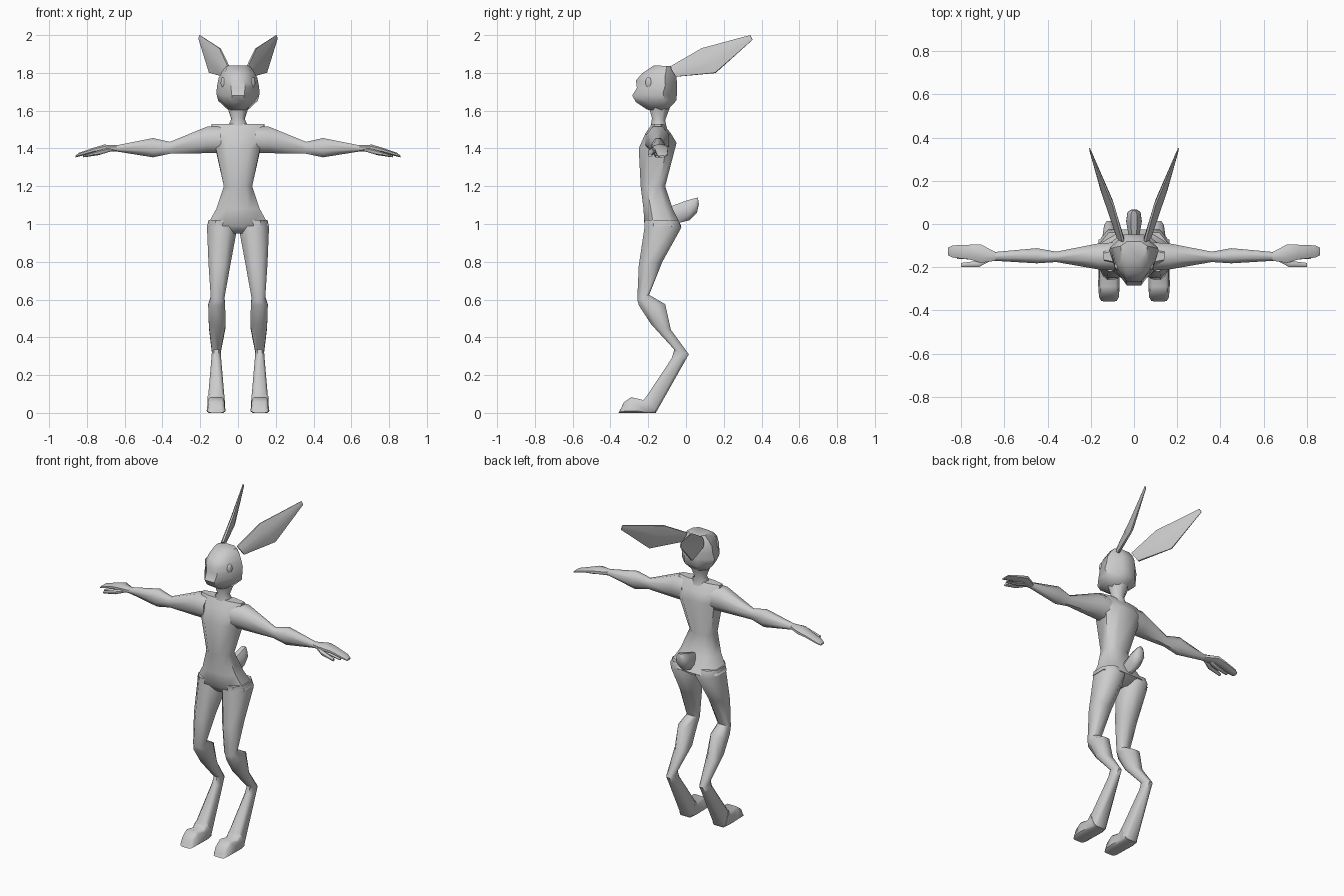
import bpy, bmesh, math
from mathutils import Vector

grey = bpy.data.materials.new("soft_grey")
grey.diffuse_color = (0.6, 0.6, 0.6, 1)


def finish(obj, mirrored, angle=50):
    obj.data.materials.append(grey)
    bpy.ops.object.select_all(action='DESELECT')
    obj.select_set(True)
    bpy.context.view_layer.objects.active = obj
    bpy.ops.object.shade_smooth_by_angle(angle=math.radians(angle))
    if mirrored:
        obj.modifiers.new("mirror", 'MIRROR')


def loft(name, rings, mirrored=False, angle=50):
    """Skin eight-sided rings: (point a, point b, half-width vector, corner fullness, width at a)."""
    bm = bmesh.new()
    loops = []
    for a, b, w, k, taper in rings:
        a, b, w = Vector(a), Vector(b), Vector(w)
        mid, half = (a + b) / 2, (a - b) / 2
        corners = [(1, k), (k, 1), (-k, 1), (-1, k), (-1, -k), (-k, -1), (k, -1), (1, -k)]
        loops.append([bm.verts.new(mid + half * v + w * u * (taper if v > 0 else 1))
                      for u, v in corners])
    for r, s in zip(loops, loops[1:]):
        for i in range(8):
            j = (i + 1) % 8
            bm.faces.new((r[i], r[j], s[j], s[i]))
    bm.faces.new(loops[0])
    bm.faces.new(loops[-1])
    bmesh.ops.recalc_face_normals(bm, faces=bm.faces)
    mesh = bpy.data.meshes.new(name)
    bm.to_mesh(mesh)
    bm.free()
    obj = bpy.data.objects.new(name, mesh)
    bpy.context.collection.objects.link(obj)
    finish(obj, mirrored, angle)
    return obj


def upright(rows):
    """Rows: front y, front z, back y, back z, centre x, half width, fullness, front taper."""
    return [((x, fy, fz), (x, by, bz), (w, 0, 0), k, t) for fy, fz, by, bz, x, w, k, t in rows]


def sideways(rows):
    """Rows: x, top z, bottom z, centre y, half depth."""
    return [((x, y, t), (x, y, b), (0, d, 0), 0.42, 1) for x, t, b, y, d in rows]


# Torso
loft("torso", upright([
    (-0.18, 1.53, -0.12, 1.53, 0, 0.14, 0.5, 1),
    (-0.215, 1.48, -0.08, 1.48, 0, 0.145, 0.5, 0.9),
    (-0.25, 1.40, -0.05, 1.43, 0, 0.125, 0.5, 0.95),
    (-0.24, 1.20, -0.11, 1.20, 0, 0.075, 0.5, 1),
    (-0.225, 1.08, -0.07, 1.08, 0, 0.115, 0.5, 1),
    (-0.22, 0.99, -0.025, 0.99, 0, 0.165, 0.5, 1),
    (-0.19, 0.95, -0.08, 0.95, 0, 0.05, 0.5, 1)]))

# Neck and head
loft("neck", upright([
    (-0.19, 1.50, -0.10, 1.50, 0, 0.06, 0.42, 1),
    (-0.18, 1.56, -0.11, 1.55, 0, 0.035, 0.42, 1),
    (-0.20, 1.63, -0.08, 1.63, 0, 0.06, 0.42, 1)]))
loft("head", upright([
    (-0.205, 1.605, -0.10, 1.60, 0, 0.05, 0.45, 0.8),
    (-0.265, 1.645, -0.05, 1.655, 0, 0.105, 0.42, 0.7),
    (-0.285, 1.68, -0.048, 1.70, 0, 0.115, 0.38, 0.75),
    (-0.26, 1.72, -0.048, 1.74, 0, 0.11, 0.42, 0.8),
    (-0.265, 1.76, -0.05, 1.78, 0, 0.102, 0.42, 0.8),
    (-0.23, 1.80, -0.065, 1.81, 0, 0.085, 0.5, 0.8),
    (-0.17, 1.84, -0.08, 1.835, 0, 0.062, 0.5, 0.9)]))

# Eyes
bpy.ops.mesh.primitive_uv_sphere_add(segments=10, ring_count=6, radius=1)
eye = bpy.context.object
eye.name = "eyes"
for v in eye.data.vertices:
    v.co = Vector((0.079 + v.co.x * 0.012 + v.co.y * 0.005,
                   -0.198 + v.co.y * 0.017, 1.747 + v.co.z * 0.03))
finish(eye, True)

# Ears
loft("ears", [
    ((0.05, -0.08, 1.835), (0.075, -0.05, 1.78), (0.012, -0.006, 0), 0.4, 1),
    ((0.095, 0.085, 1.93), (0.15, 0.155, 1.80), (0.014, -0.005, 0.004), 0.3, 1),
    ((0.203, 0.34, 2.0), (0.207, 0.352, 1.975), (0.003, -0.001, 0), 0.4, 1)], True)

# Arms
loft("arms", sideways([
    (0.09, 1.515, 1.375, -0.15, 0.065),
    (0.165, 1.515, 1.375, -0.15, 0.06),
    (0.36, 1.435, 1.372, -0.152, 0.024),
    (0.45, 1.455, 1.353, -0.147, 0.035),
    (0.65, 1.415, 1.385, -0.15, 0.02)]), True)

# Hands with thumbs and lower fingers
loft("hands", sideways([
    (0.64, 1.417, 1.383, -0.15, 0.02),
    (0.71, 1.42, 1.383, -0.137, 0.043),
    (0.76, 1.405, 1.378, -0.13, 0.034),
    (0.84, 1.378, 1.358, -0.127, 0.028),
    (0.86, 1.362, 1.353, -0.127, 0.018)]), True)
loft("thumbs", sideways([
    (0.66, 1.408, 1.388, -0.155, 0.014),
    (0.72, 1.395, 1.37, -0.185, 0.015),
    (0.80, 1.37, 1.355, -0.19, 0.01)]), True)
loft("lower_fingers", sideways([
    (0.69, 1.40, 1.38, -0.145, 0.015),
    (0.74, 1.382, 1.364, -0.15, 0.014),
    (0.82, 1.362, 1.353, -0.152, 0.01)]), True)

# Legs: thigh, calf, hock and shin
loft("legs", upright([
    (-0.22, 1.02, -0.04, 1.02, 0.085, 0.072, 0.45, 1),
    (-0.22, 0.98, -0.025, 0.98, 0.084, 0.08, 0.45, 1),
    (-0.25, 0.78, -0.125, 0.80, 0.098, 0.058, 0.45, 1),
    (-0.258, 0.60, -0.195, 0.625, 0.108, 0.036, 0.45, 1),
    (-0.25, 0.57, -0.11, 0.575, 0.113, 0.045, 0.45, 1),
    (-0.185, 0.47, -0.08, 0.44, 0.110, 0.044, 0.45, 1),
    (-0.062, 0.335, 0.015, 0.31, 0.115, 0.023, 0.5, 1),
    (-0.075, 0.29, -0.005, 0.275, 0.115, 0.026, 0.5, 1),
    (-0.218, 0.075, -0.16, 0.0, 0.115, 0.045, 0.7, 1)]), True)

# Feet
loft("feet", upright([
    (-0.20, 0.10, -0.158, 0.0, 0.116, 0.045, 0.75, 1),
    (-0.225, 0.068, -0.20, 0.0, 0.116, 0.048, 0.8, 0.9),
    (-0.29, 0.083, -0.28, 0.0, 0.116, 0.05, 0.75, 0.85),
    (-0.33, 0.055, -0.34, 0.0, 0.116, 0.046, 0.7, 0.85),
    (-0.345, 0.02, -0.358, 0.0, 0.116, 0.036, 0.7, 0.9)]), True)

# Tail
loft("tail", upright([
    (-0.09, 1.09, -0.06, 1.00, 0, 0.02, 0.42, 1),
    (0.005, 1.125, 0.02, 1.02, 0, 0.036, 0.42, 1),
    (0.05, 1.137, 0.058, 1.06, 0, 0.03, 0.42, 1),
    (0.063, 1.14, 0.068, 1.105, 0, 0.014, 0.42, 1)]))
